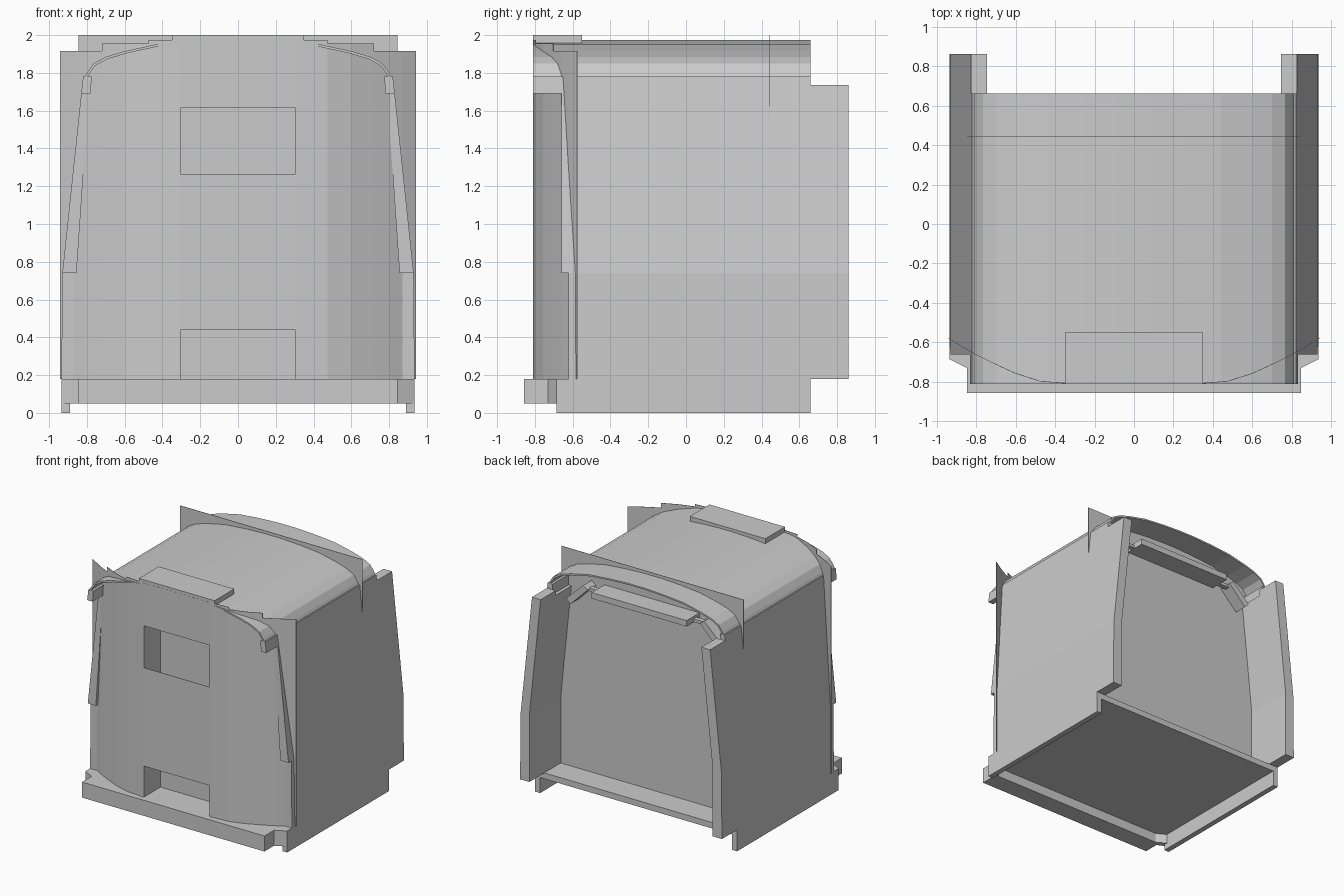
import bpy, bmesh
from mathutils import Vector

if "Cube" in bpy.data.objects:
    bpy.data.objects.remove(bpy.data.objects["Cube"])

grey = bpy.data.materials.new("light grey")
grey.diffuse_color = (0.6, 0.6, 0.6, 1)
grey.use_nodes = True
grey.node_tree.nodes["Principled BSDF"].inputs["Base Color"].default_value = grey.diffuse_color


def prism(name, pts, a, b, axis):
    """Extrude a 2D outline from a to b along 'y' (points are x,z) or 'z' (points are x,y)."""
    bm = bmesh.new()
    place = (lambda p, d: (p[0], d, p[1])) if axis == 'y' else (lambda p, d: (p[0], p[1], d))
    face = bm.faces.new([bm.verts.new(place(p, a)) for p in pts])
    ext = bmesh.ops.extrude_face_region(bm, geom=[face])
    move = Vector((0, b - a, 0)) if axis == 'y' else Vector((0, 0, b - a))
    bmesh.ops.translate(bm, vec=move, verts=[v for v in ext['geom'] if isinstance(v, bmesh.types.BMVert)])
    bmesh.ops.recalc_face_normals(bm, faces=bm.faces)
    me = bpy.data.meshes.new(name)
    bm.to_mesh(me)
    bm.free()
    me.materials.append(grey)
    ob = bpy.data.objects.new(name, me)
    bpy.context.collection.objects.link(ob)
    return ob


def box(name, x0, x1, y0, y1, z0, z1):
    return prism(name, [(x0, z0), (x1, z0), (x1, z1), (x0, z1)], y0, y1, 'y')


def flip(pts):
    return [(-x, v) for x, v in pts]


def both(half):
    """Mirror a right-hand outline, listed from the right side to the centre."""
    return half + flip(half)[::-1]


def pair(name, pts, a, b, axis):
    prism("right_" + name, pts, a, b, axis)
    prism("left_" + name, flip(pts), a, b, axis)


def boolean(ob, cutter, op):
    m = ob.modifiers.new(op.lower(), 'BOOLEAN')
    m.operation, m.object, m.solver = op, cutter, 'EXACT'
    cutter.hide_render = True
    bpy.context.view_layer.update()
    me = bpy.data.meshes.new_from_object(ob.evaluated_get(bpy.context.evaluated_depsgraph_get()))
    ob.modifiers.clear()
    ob.data = me
    bpy.data.objects.remove(cutter)


# cross-section of the cab: leaning walls and a shallow arched roof
wall = [(.935, .18), (.93, .74), (.83, 1.69)]
arch = [(.82, 1.76), (.80, 1.80), (.765, 1.85), (.70, 1.885), (.60, 1.915),
        (.44, 1.95), (.25, 1.967), (.08, 1.975)]

# main body behind the front wall
prism("cab_body", both(wall + arch), -.58, .44, 'y')

# thin roof sheet overhanging both ends, with a gutter along each side
lower = [(x - .008, z - .012) for x, z in arch]
prism("roof_sheet", both(arch) + both(lower)[::-1], -.81, .66, 'y')
pair("roof_gutter", [(.83, 1.69), (.82, 1.78), (.775, 1.78), (.78, 1.69)], -.81, .66, 'y')

# bowed front wall: solid core hollowed behind the centre panel
bow = [(.943, -.575), (.87, -.62), (.80, -.66), (.72, -.70), (.60, -.755),
       (.475, -.795), (.31, -.808)]
core = prism("front_core", both(bow), .18, 1.99, 'z')
boolean(core, prism("trim", both(wall + [(x, z - .006) for x, z in arch]), -1, -.4, 'y'), 'INTERSECT')
boolean(core, box("channel_cutter", -.305, .305, -1, -.59, .1, 1.9), 'DIFFERENCE')

# thin bowed skin with stepped top corners and two openings
skin = prism("front_skin", both([(x, y - .003) for x, y in bow]) + both(bow)[::-1], .18, 2.0, 'z')
steps = [(1, .1), (1, 1.915), (.72, 1.915), (.72, 1.955), (.475, 1.955), (.475, 1.975)]
boolean(skin, prism("step_trim", both(steps), -1, 0, 'y'), 'INTERSECT')
for z0, z1 in ((1.265, 1.615), (.1, .44)):
    boolean(skin, box("opening_cutter", -.305, .305, -1, -.59, z0, z1), 'DIFFERENCE')

# tall thin rear end plate
prism("rear_end_plate", both([(.845, .18), (.845, 2.0)]), .44, .443, 'y')

# slanted corner posts and the lower corner blocks
pair("corner_post", [(.93, .74), (.83, 1.69), (.82, 1.78), (.775, 1.78), (.79, 1.69), (.855, .74)],
     -.66, -.58, 'y')
pair("corner_block", [(.935, .18), (.93, .74), (.862, .74), (.862, .18)], -.622, -.58, 'y')

# rear side walls: roof-high part, then the projecting pillar
pair("rear_wall", wall + [(.752, 1.69), (.85, .74), (.85, .18)], .44, .66, 'y')
pair("rear_pillar", wall + [(.825, 1.735), (.745, 1.735), (.85, .74), (.85, .18)], .66, .86, 'y')

# roof sign box
box("roof_box", -.35, .35, -.81, -.55, 1.95, 2.0)

# floor, side skirts and front bumper with swept corners
box("floor", -.9, .9, -.70, .66, .13, .18)
pair("side_skirt", [(.935, 0), (.935, .18), (.89, .18), (.89, 0)], -.685, .66, 'y')
bumper = [(.81, -.70), (.89, -.655), (.935, -.66), (.935, -.685), (.845, -.73), (.845, -.857)]
prism("bumper", both(bumper), .05, .18, 'z')

# ceiling bar and angled brackets at the rear
box("ceiling_bar", -.44, .44, .45, .62, 1.735, 1.785)
pair("ceiling_link", [(.42, 1.74), (.54, 1.74), (.54, 1.765), (.42, 1.765)], .49, .53, 'y')
pair("ceiling_bracket", [(.52, 1.76), (.68, 1.60), (.72, 1.64), (.56, 1.79)], .45, .56, 'y')
